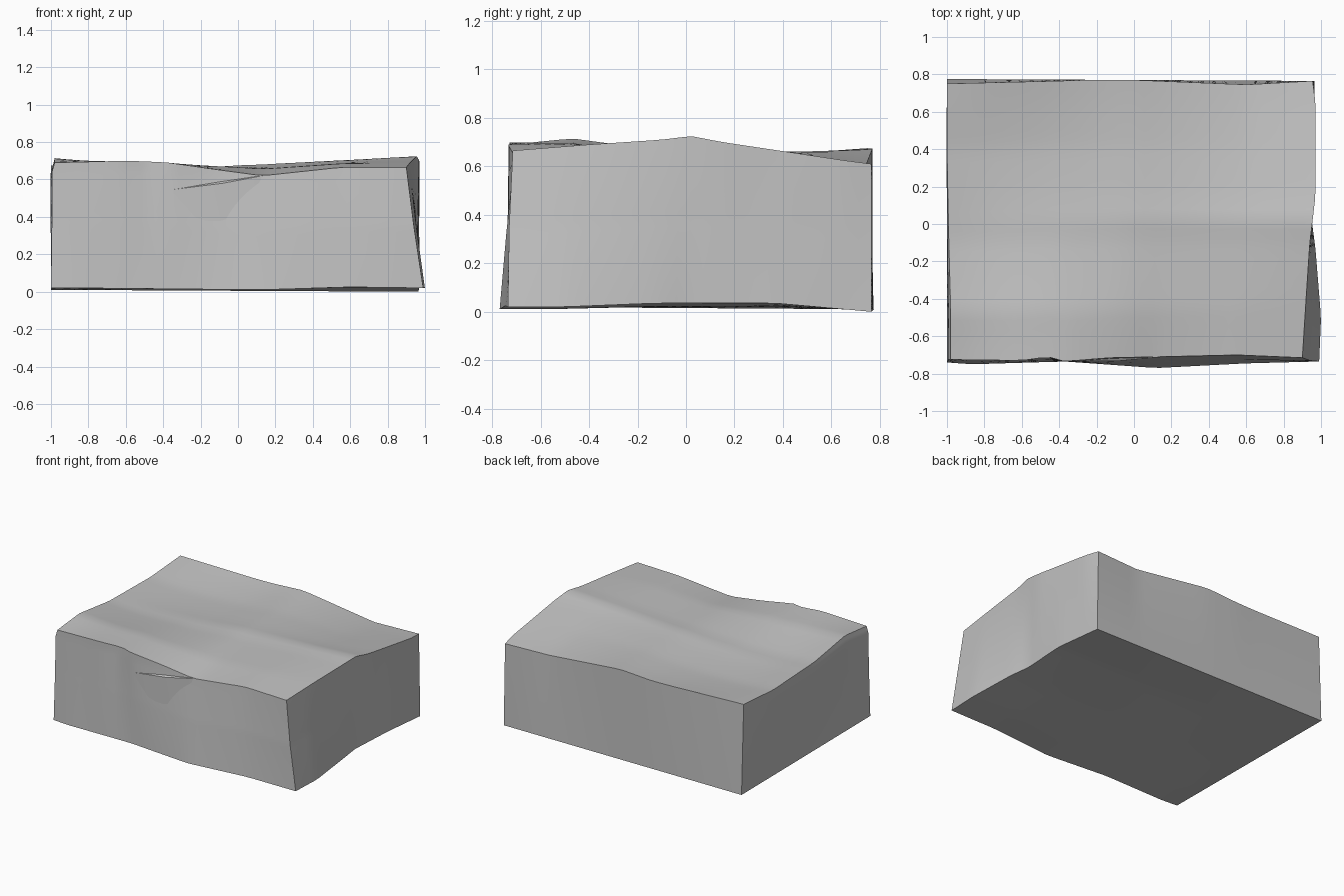
import bpy
import bmesh
from mathutils import Vector
from math import radians

STEPS = 28

default_cube = bpy.data.objects.get("Cube")
if default_cube:
    bpy.data.objects.remove(default_cube, do_unlink=True)

# One plain stone colour
stone = bpy.data.materials.new("grey_stone")
stone.use_nodes = True
STONE_COLOUR = (0.54, 0.54, 0.54, 1)
stone.diffuse_color = STONE_COLOUR
stone.node_tree.nodes["Principled BSDF"].inputs["Base Color"].default_value = STONE_COLOUR

# Corners of the block: l/r = -x/+x, f/b = front/back, d/u = down/up
corner = {
    "lfd": (-1, -.74, .02), "rfd": (.99, -.735, .02),
    "lbd": (-1, .775, .01), "rbd": (.965, .765, 0),
    "lfu": (-.98, -.725, .69), "rfu": (.9, -.715, .665),
    "lbu": (-1, .75, .675), "rbu": (.955, .765, .61),
}

# Points that bend each worn edge between its two corners
bends = {
    ("lfu", "rfu"): [(-.6, -.73, .7), (-.46, -.71, .695), (-.37, -.735, .69),
                     (-.13, -.715, .655), (.13, -.71, .62), (.55, -.7, .665)],
    ("lbu", "rbu"): [(-.4, .765, .66), (-.25, .77, .66), (0, .77, .675),
                     (.6, .745, .61)],
    ("lfu", "lbu"): [(-.98, -.47, .715), (-.99, -.1, .665), (-1, .4, .65)],
    ("rfu", "rbu"): [(.92, -.4, .69), (.94, -.1, .71), (.955, .02, .725),
                     (.97, .15, .7), (.97, .65, .625)],
    ("lfd", "rfd"): [(-.87, -.75, .02), (-.37, -.735, .015), (.12, -.77, .01),
                     (.6, -.745, .025)],
    ("rfd", "rbd"): [(1, -.5, .02), (.97, -.13, .035), (.95, .02, .035),
                     (.97, .37, .035)],
    ("rfd", "rfu"): [(.94, -.73, .35)],
    ("lfd", "lfu"): [(-.995, -.73, .4), (-.995, -.725, .64)],
}


def edge_curve(start, end):
    """Return a function giving points along a bent edge, paced by its main axis."""
    points = [Vector(p) for p in
              [corner[start], *bends.get((start, end), []), corner[end]]]
    span = points[-1] - points[0]
    axis = max(range(3), key=lambda i: abs(span[i]))

    def at(t):
        target = points[0][axis] + span[axis] * t
        for a, b in zip(points, points[1:]):
            if target <= b[axis]:
                break
        return a.lerp(b, (target - a[axis]) / (b[axis] - a[axis]))
    return at


def add_side(bm, a, b, c, d, hollow=0):
    """Fill the side a-b / c-d with a patch blended from its four edges."""
    low, high = edge_curve(a, b), edge_curve(c, d)
    left, right = edge_curve(a, c), edge_curve(b, d)
    a, b, c, d = (Vector(corner[k]) for k in (a, b, c, d))

    def blend(u, v):
        ruled = low(u).lerp(high(u), v) + left(v).lerp(right(v), u)
        point = ruled - a.lerp(b, u).lerp(c.lerp(d, u), v)
        # Shallow hollow towards the left, fading out at the rim
        point.z -= hollow * max(0, .6 - u) * u * (1 - u) * v * (1 - v)
        return point

    grid = [[bm.verts.new(blend(i / STEPS, j / STEPS)) for i in range(STEPS + 1)]
            for j in range(STEPS + 1)]
    for lower, upper in zip(grid, grid[1:]):
        for i in range(STEPS):
            bm.faces.new((lower[i], lower[i + 1], upper[i + 1], upper[i]))


def finish(bm, name):
    bmesh.ops.recalc_face_normals(bm, faces=bm.faces)
    mesh = bpy.data.meshes.new(name)
    bm.to_mesh(mesh)
    bm.free()
    mesh.materials.append(stone)
    obj = bpy.data.objects.new(name, mesh)
    bpy.context.collection.objects.link(obj)
    bpy.ops.object.select_all(action="DESELECT")
    obj.select_set(True)
    bpy.context.view_layer.objects.active = obj
    bpy.ops.object.shade_smooth_by_angle(angle=radians(35))


# Rough stone block
block = bmesh.new()
for side in (("lfd", "rfd", "lfu", "rfu"), ("lbd", "rbd", "lbu", "rbu"),
             ("lfd", "lbd", "lfu", "lbu"), ("rfd", "rbd", "rfu", "rbu"),
             ("lfd", "rfd", "lbd", "rbd")):
    add_side(block, *side)
add_side(block, "lfu", "rfu", "lbu", "rbu", hollow=2.7)
bmesh.ops.remove_doubles(block, verts=block.verts, dist=.0005)
finish(block, "stone_block")

# Thin chipped ledge on the front
ledge = bmesh.new()
for point in ((-.36, -.733, .545), (.13, -.712, .62), (-.08, -.732, .58),
              (-.05, -.735, .2), (.02, -.7, .615)):
    ledge.verts.new(point)
bmesh.ops.convex_hull(ledge, input=ledge.verts)
finish(ledge, "chipped_ledge")
